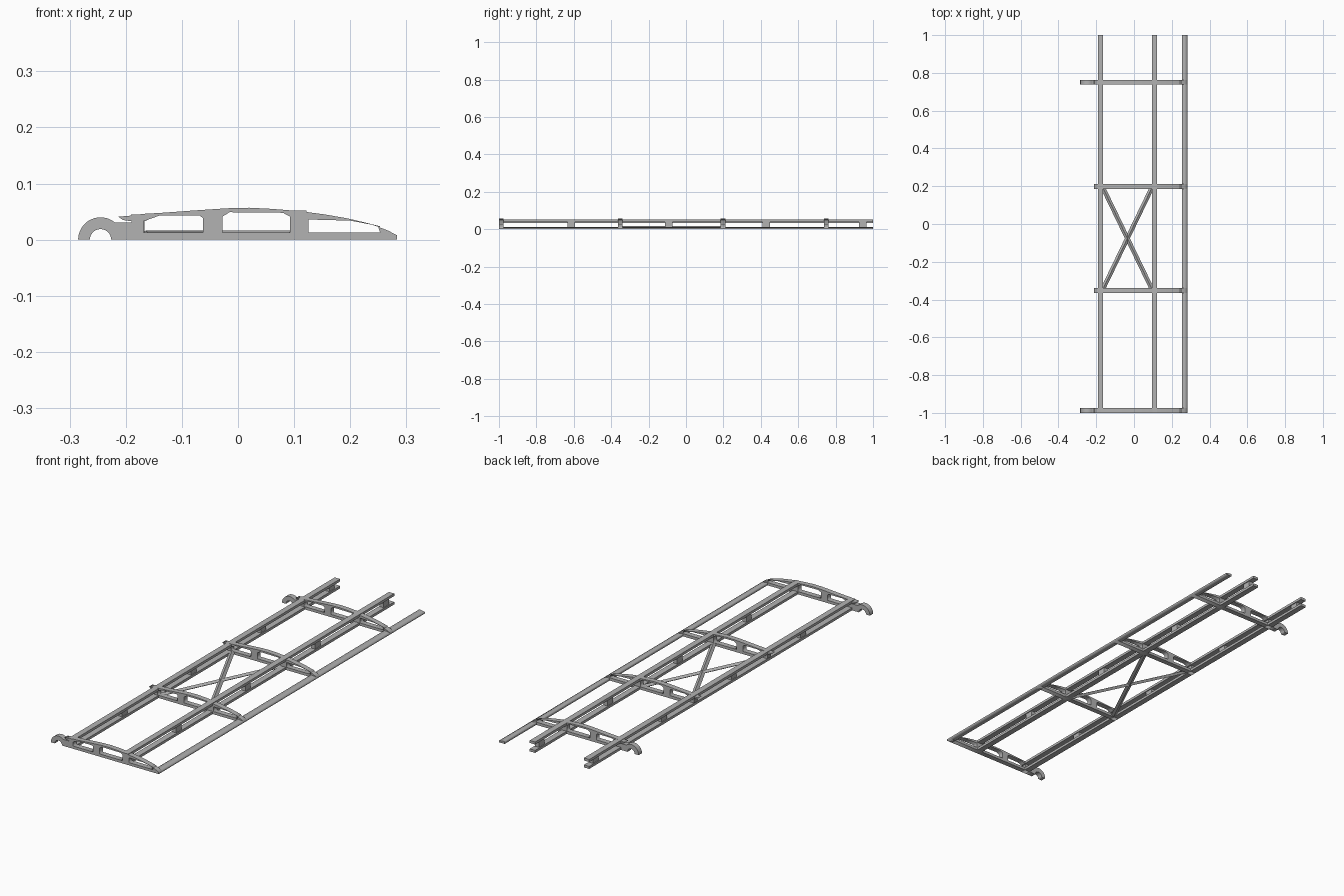
import bpy, math
from mathutils import Vector

cube = bpy.data.objects.get("Cube")
if cube:
    bpy.data.objects.remove(cube, do_unlink=True)

# Single grey material
grey = bpy.data.materials.new("plain grey")
grey.use_nodes = True
colour = (0.45, 0.45, 0.45, 1)
grey.diffuse_color = colour
grey.node_tree.nodes["Principled BSDF"].inputs["Base Color"].default_value = colour


def plate(name, outlines, y, thickness):
    """Extrude outlines drawn in x and z; inner outlines become holes."""
    curve = bpy.data.curves.new(name, "CURVE")
    curve.dimensions = "2D"
    curve.fill_mode = "BOTH"
    curve.extrude = thickness / 2
    for outline in outlines:
        spline = curve.splines.new("POLY")
        spline.points.add(len(outline) - 1)
        for point, (x, z) in zip(spline.points, outline):
            point.co = (x, z, 0, 1)
        spline.use_cyclic_u = True
    obj = bpy.data.objects.new(name, curve)
    bpy.context.collection.objects.link(obj)
    obj.location.y = y
    obj.rotation_euler.x = math.pi / 2
    bpy.ops.object.select_all(action="DESELECT")
    obj.select_set(True)
    bpy.context.view_layer.objects.active = obj
    bpy.ops.object.convert(target="MESH")
    obj = bpy.context.object
    obj.data.materials.clear()
    obj.data.materials.append(grey)
    return obj


def box(name, low, high):
    bpy.ops.mesh.primitive_cube_add(size=1)
    obj = bpy.context.object
    obj.name = name
    obj.location = [(a + b) / 2 for a, b in zip(low, high)]
    obj.scale = [b - a for a, b in zip(low, high)]
    obj.data.materials.append(grey)
    return obj


def rod(name, start, end, width, height):
    """Square rod lying on one edge between two points."""
    start, end = Vector(start), Vector(end)
    span = end - start
    bpy.ops.mesh.primitive_cylinder_add(vertices=4, radius=0.5, depth=1)
    obj = bpy.context.object
    obj.name = name
    obj.location = (start + end) / 2
    obj.rotation_euler = (math.pi / 2, 0, math.atan2(span.y, span.x) + math.pi / 2)
    obj.scale = (width, height, span.length)
    obj.data.materials.append(grey)


# Rib profile with three lightening holes
rib_outline = [
    (-0.19, 0), (0.283, 0), (0.283, 0.008), (0.268, 0.016), (0.25, 0.023),
    (0.225, 0.031), (0.195, 0.038), (0.155, 0.045), (0.11, 0.051), (0.06, 0.055),
    (0.02, 0.057), (-0.02, 0.056), (-0.08, 0.052), (-0.135, 0.048), (-0.17, 0.046),
    (-0.19, 0.043), (-0.213, 0.041), (-0.205, 0.035), (-0.19, 0.033)]
front_hole = [(-0.168, 0.013), (-0.062, 0.013), (-0.062, 0.038), (-0.068, 0.043),
              (-0.14, 0.043), (-0.168, 0.033)]
middle_hole = [(-0.028, 0.013), (0.093, 0.013), (0.093, 0.041), (0.08, 0.048),
               (-0.015, 0.049), (-0.028, 0.041)]
rear_hole = [(0.126, 0.013), (0.253, 0.013), (0.253, 0.024), (0.2, 0.034),
             (0.126, 0.036)]

# Hook profile: half ring with a short tab reaching the rib
def arc(radius, first, last, steps=12):
    angles = [math.radians(first + (last - first) * i / steps) for i in range(steps + 1)]
    return [(-0.245 + radius * math.cos(a), radius * math.sin(a)) for a in angles]

hook_outline = (arc(0.04, 180, 50) + [(-0.19, 0.031), (-0.19, 0)]
                + arc(0.019, 0, 180))

rib_thickness = 0.025
for number, (y, hooked) in enumerate(
        [(-0.9875, True), (-0.352, False), (0.198, False), (0.75, True)], 1):
    plate(f"rib_{number}", [rib_outline, front_hole, middle_hole, rear_hole],
          y, rib_thickness)
    if hooked:
        plate(f"hook_{number}", [hook_outline], y, rib_thickness)

# Two spars, each made of a lower rail, an upper rail and spacer blocks
for name, x, top in [("front_spar", -0.177, 0.045), ("middle_spar", 0.108, 0.052)]:
    half = 0.014
    box(f"{name}_lower_rail", (x - half, -1, 0), (x + half, 1, 0.012))
    box(f"{name}_upper_rail", (x - half, -1, top - 0.012), (x + half, 1, top))
    for number, y in enumerate([-0.613, -0.093, 0.43, 0.945], 1):
        box(f"{name}_spacer_{number}", (x - 0.01, y - 0.02, 0.011),
            (x + 0.01, y + 0.02, top - 0.011))

# Trailing edge strip
plate("trailing_edge", [[(0.254, 0), (0.283, 0), (0.283, 0.008), (0.254, 0.012)]], 0, 2)

# Crossed braces in the second bay
for name, side in [("brace_a", 1), ("brace_b", -1)]:
    rod(name, (-0.035 - side * 0.13, -0.345, 0.008),
        (-0.035 + side * 0.13, 0.193, 0.008), 0.024, 0.016)
